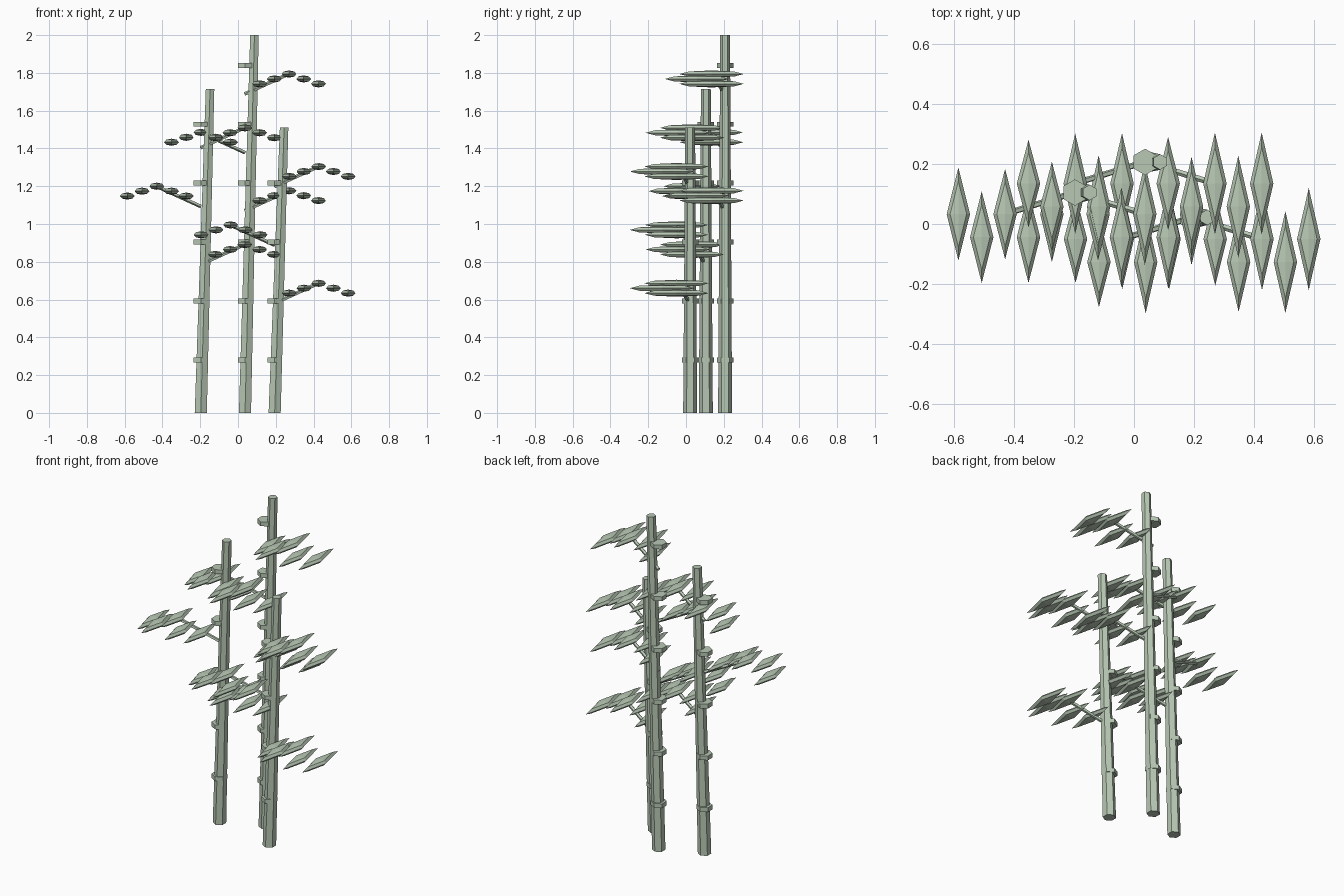
import bpy, bmesh, math
from mathutils import Vector

if "Cube" in bpy.data.objects:
    bpy.data.objects.remove(bpy.data.objects["Cube"])

mat = bpy.data.materials.new("pale green")
mat.diffuse_color = (0.48, 0.58, 0.46, 1)
mat.use_nodes = True
mat.node_tree.nodes["Principled BSDF"].inputs["Base Color"].default_value = mat.diffuse_color


def finish(bm, name):
    bmesh.ops.recalc_face_normals(bm, faces=bm.faces)
    me = bpy.data.meshes.new(name)
    bm.to_mesh(me)
    bm.free()
    me.materials.append(mat)
    ob = bpy.data.objects.new(name, me)
    bpy.context.collection.objects.link(ob)
    return ob


def loft(bm, rings):
    """Join equal-sized rings of points and cap both ends."""
    vs = [[bm.verts.new(p) for p in r] for r in rings]
    n = len(vs[0])
    for a, b in zip(vs, vs[1:]):
        for i in range(n):
            j = (i + 1) % n
            bm.faces.new((a[i], a[j], b[j], b[i]))
    bm.faces.new(vs[0][::-1])
    bm.faces.new(vs[-1])


def hexagon(x, y, z, r):
    return [(x + r * math.sin(k * math.pi / 3), y + r * math.cos(k * math.pi / 3), z)
            for k in range(6)]


def tube(bm, p, q, r, n=5):
    """Thin straight rod between two points."""
    p, q = Vector(p), Vector(q)
    d = (q - p).normalized()
    u = d.cross(Vector((0, 1, 0))).normalized()
    v = d.cross(u)
    ang = [2 * math.pi * k / n for k in range(n)]
    loft(bm, [[c + u * r * math.cos(a) + v * r * math.sin(a) for a in ang] for c in (p, q)])


def leaf(bm, x, y, z, half_len, half_w=0.039, half_h=0.019):
    """Flat four-sided pointed leaf with bevelled upper and lower sides."""
    s = math.sqrt(0.5)
    rings = []
    for k, h in ((s, -s), (1, 0), (s, s)):
        rings.append([bm.verts.new((x + dx * k * half_w, y + dy * k * half_len, z + h * half_h))
                      for dx, dy in ((1, 0), (0, 1), (-1, 0), (0, -1))])
    low = bm.verts.new((x, y, z - half_h))
    top = bm.verts.new((x, y, z + half_h))
    for i in range(4):
        j = (i + 1) % 4
        bm.faces.new((low, rings[0][j], rings[0][i]))
        bm.faces.new((top, rings[2][i], rings[2][j]))
        for a, b in zip(rings, rings[1:]):
            bm.faces.new((a[i], a[j], b[j], b[i]))


# leaf half-lengths along a sprig, by side
RIGHT = (0.155, 0.166, 0.17, 0.17, 0.17)
LEFT = (0.146, 0.15, 0.167, 0.171, 0.168)
LEFT_LOW = (0.155, 0.153, 0.151, 0.153, 0.16)

# name, base x, y, top x, height, joint count, lowest branch z, side of each branch, left sizes
STALKS = [
    ("left", -0.197, 0.105, -0.148, 1.715, 5, 0.785, (1, -1, 1), LEFT_LOW),
    ("middle", 0.037, 0.207, 0.087, 2.0, 6, 1.07, (1, -1, 1), LEFT),
    ("right", 0.194, 0.022, 0.244, 1.51, 4, 0.58, (1, -1, 1), LEFT),
]

for name, x, y, tx, h, joints, bz, sides, left_sizes in STALKS:
    # leaning tapered stalk
    bm = bmesh.new()
    loft(bm, [hexagon(x, y, 0, 0.037), hexagon(tx, y, h, 0.026)])
    finish(bm, name + "_stalk")

    # joint rings
    bm = bmesh.new()
    for k in range(joints):
        z = 0.28 + 0.312 * k
        loft(bm, [hexagon(x, y, z - 0.013, 0.044), hexagon(x, y, z + 0.013, 0.044)])
    finish(bm, name + "_joints")

    # branches with five-leaf sprigs
    twigs, leaves = bmesh.new(), bmesh.new()
    for k, side in enumerate(sides):
        z = bz + 0.309 * k
        cx, cy, cz = x + side * 0.233, y - 0.072, z + 0.106
        tube(twigs, (x, y, z), (cx, cy, cz), 0.0105)
        sizes = RIGHT if side > 0 else left_sizes
        for i in range(5):
            leaf(leaves, cx + (i - 2) * 0.078, cy - 0.077 * (i % 2),
                 cz - 0.026 * abs(i - 2), sizes[i])
    finish(twigs, name + "_branches")
    finish(leaves, name + "_leaves")
